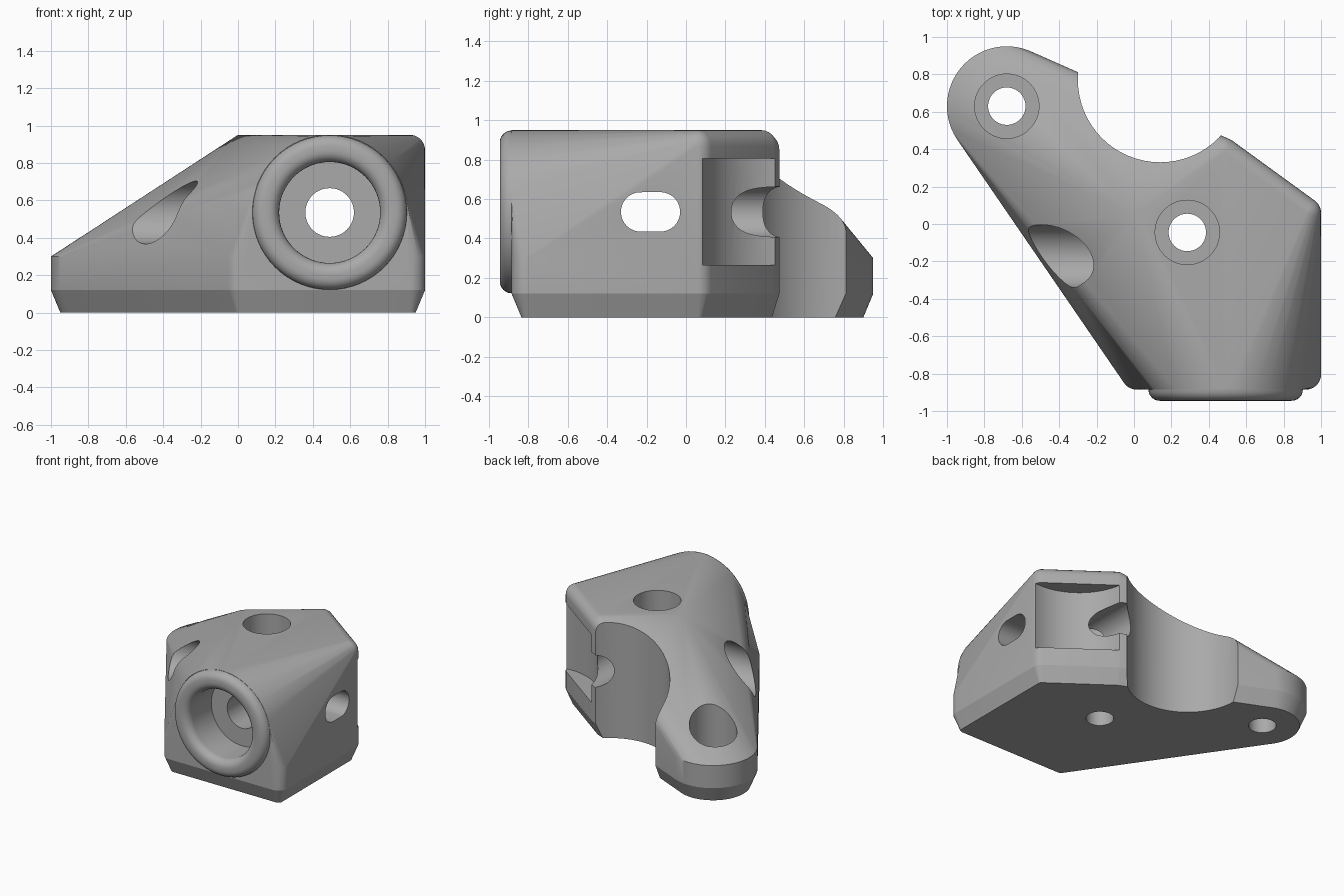
import bpy, bmesh, math
from mathutils import Matrix, Vector

cube = bpy.data.objects.get("Cube")
if cube:
    bpy.data.objects.remove(cube, do_unlink=True)

SEG = 64
TOP = 0.95       # height of the upper face
MID = 0.535      # height of the horizontal bores
BORE_X = 0.49    # front bore axis

grey = bpy.data.materials.new("plain grey")
grey.use_nodes = True
color = (0.4, 0.4, 0.4, 1)
grey.diffuse_color = color
grey.node_tree.nodes["Principled BSDF"].inputs["Base Color"].default_value = color


def finish(name, bm):
    bmesh.ops.recalc_face_normals(bm, faces=bm.faces)
    mesh = bpy.data.meshes.new(name)
    bm.to_mesh(mesh)
    bm.free()
    mesh.materials.append(grey)
    obj = bpy.data.objects.new(name, mesh)
    bpy.context.collection.objects.link(obj)
    return obj


def ring(r, z, n=SEG):
    return [Vector((r * math.cos(2 * math.pi * i / n), r * math.sin(2 * math.pi * i / n), z))
            for i in range(n)]


def post(x, y, r, top, rounded=False):
    """Points of an upright post with a chamfered foot and an optional domed top."""
    levels = [(r - 0.05, 0), (r, 0.12)]
    if rounded:
        levels += [(r * math.cos(a), top - r + r * math.sin(a))
                   for a in (math.radians(15 * k) for k in range(6))]
    else:
        levels.append((r, top))
    pts = [p + Vector((x, y, 0)) for lr, z in levels for p in ring(lr, z, 32 if r < 0.2 else SEG)]
    if rounded:
        pts.append(Vector((x, y, top)))
    return pts


def lathe(name, profile, origin, axis="Z"):
    """Solid of revolution from (radius, distance along axis) pairs."""
    turn = {"Z": Matrix(), "Y": Matrix.Rotation(-math.pi / 2, 4, "X"),
            "X": Matrix.Rotation(math.pi / 2, 4, "Y")}[axis]
    place = Matrix.Translation(origin) @ turn
    bm = bmesh.new()
    loops = [[bm.verts.new(place @ p) for p in ring(r, h)] for r, h in profile]
    for a, b in zip(loops, loops[1:]):
        for i in range(SEG):
            j = (i + 1) % SEG
            bm.faces.new((a[i], a[j], b[j], b[i]))
    bm.faces.new(loops[0])
    bm.faces.new(loops[-1])
    return finish(name, bm)


def rod(name, r, start, end, origin, axis="Z"):
    return lathe(name, [(r, start), (r, end)], origin, axis)


def combine(target, tool, operation="DIFFERENCE"):
    mod = target.modifiers.new(tool.name, "BOOLEAN")
    mod.operation = operation
    mod.solver = "EXACT"
    mod.object = tool
    bpy.ops.object.select_all(action="DESELECT")
    bpy.context.view_layer.objects.active = target
    target.select_set(True)
    bpy.ops.object.modifier_apply(modifier=mod.name)
    bpy.data.objects.remove(tool, do_unlink=True)


# Body: hull around the corner posts, the arm end, the front bore and a roof corner
points = post(-0.68, 0.63, 0.32, 0.3)
points += post(0.013, -0.805, 0.08, 0.3) + post(0.92, -0.805, 0.08, 0.3)
points += post(0.92, 0.06, 0.08, TOP, True) + post(0.48, 0.38, 0.08, TOP, True)
points += [Vector((BORE_X + p.x, -0.885, MID + p.y)) for p in ring(0.415, 0)]
points.append(Vector((0, 0.05, TOP)))
bm = bmesh.new()
for p in points:
    bm.verts.new(p)
hull = bmesh.ops.convex_hull(bm, input=bm.verts)
unused = {g for g in hull["geom_interior"] + hull["geom_unused"] if isinstance(g, bmesh.types.BMVert)}
bmesh.ops.delete(bm, geom=list(unused), context="VERTS")
bmesh.ops.dissolve_limit(bm, angle_limit=math.radians(0.4), verts=bm.verts, edges=bm.edges)
body = finish("bracket_body", bm)

# Rounded collar standing proud of the front
fillet = 0.06
arc = [math.radians(15 * k) for k in range(7)]
front = -0.945
collar = [(0.413, -0.8)] + [(0.413 - fillet + fillet * math.cos(a),
                             front + fillet - fillet * math.sin(a)) for a in arc]
combine(body, lathe("front_collar", collar, (BORE_X, 0, MID), "Y"), "UNION")

# Front pocket with a flared mouth, and its through hole
pocket = [(0.27, -0.65)] + [(0.27 + fillet - fillet * math.cos(a),
                             front + fillet - fillet * math.sin(a)) for a in arc]
pocket.append((0.27 + fillet, -1.1))
combine(body, lathe("front_pocket", pocket, (BORE_X, 0, MID), "Y"))
combine(body, rod("front_hole", 0.13, -0.8, 0.7, (BORE_X, 0, MID), "Y"))

# Large round clearance between arm and body, and the shallow one in the back face
combine(body, rod("arm_clearance", 0.44, -0.2, 1.2, (0.14, 0.77, 0)))
combine(body, rod("back_recess", 0.44, 0.265, 0.805, (0.95, 0.52, 0)))

# Counterbored upright screw holes
for name, x, y in (("arm", -0.68, 0.63), ("body", 0.285, -0.045)):
    combine(body, rod(name + "_screw_hole", 0.1, -0.2, 1.2, (x, y, 0)))
    combine(body, rod(name + "_counterbore", 0.172, 0.15, 1.2, (x, y, 0)))

# Cross slot with a counterbore on the slanted side
bm = bmesh.new()
outline = [Vector((x, -0.18 + p.x + math.copysign(0.05, p.x), MID + p.y))
           for x in (-1.2, 1.2) for p in ring(0.1, 0)]
for p in outline:
    bm.verts.new(p)
bmesh.ops.convex_hull(bm, input=bm.verts)
bmesh.ops.dissolve_limit(bm, angle_limit=math.radians(0.4), verts=bm.verts, edges=bm.edges)
combine(body, finish("cross_slot", bm))
combine(body, rod("side_counterbore", 0.168, -1.2, -0.1, (0, -0.172, MID), "X"))

# Smooth shading with crisp edges
bpy.ops.object.select_all(action="DESELECT")
body.select_set(True)
bpy.context.view_layer.objects.active = body
bpy.ops.object.shade_smooth_by_angle(angle=math.radians(20))
